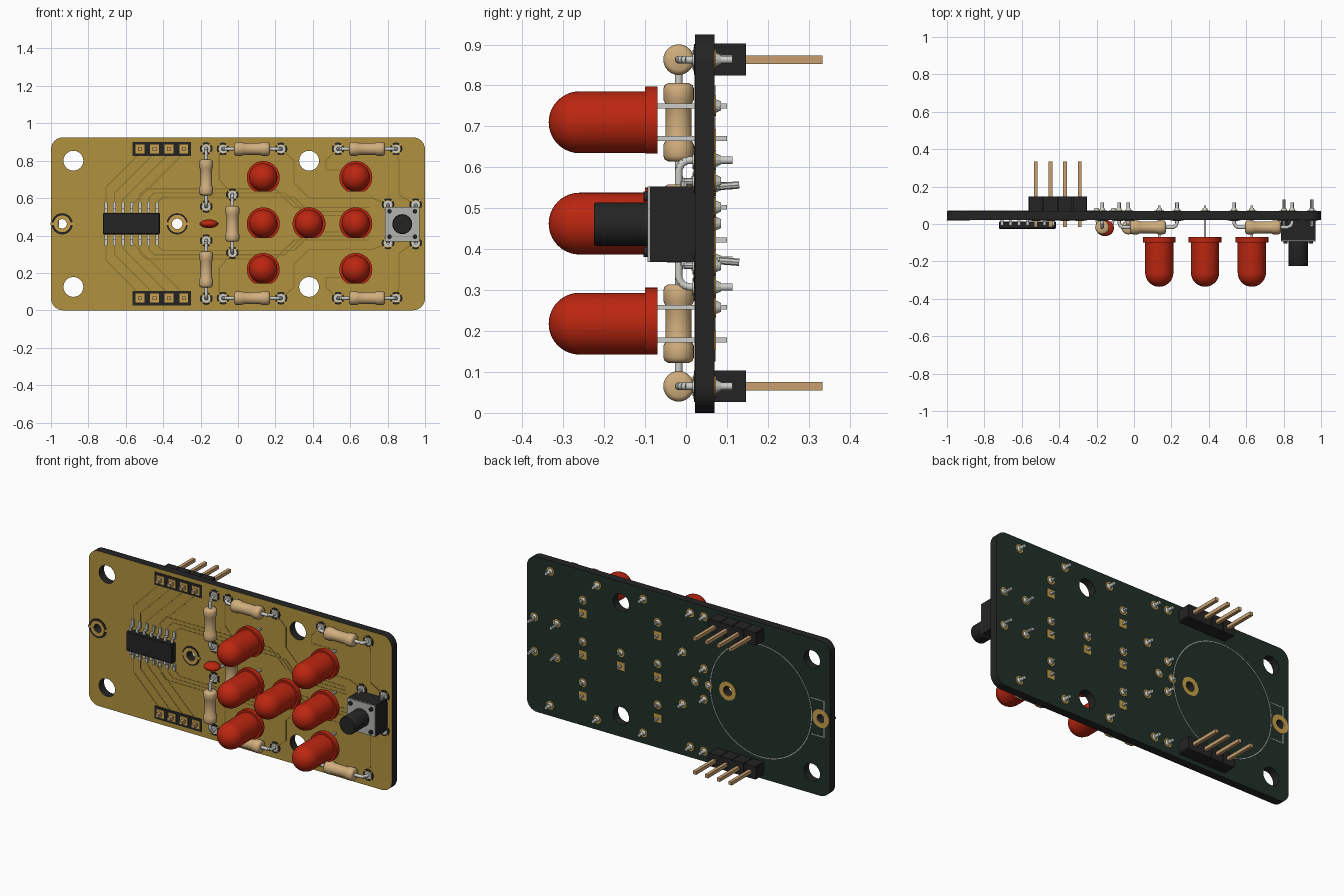
import bpy, bmesh, math
from mathutils import Vector, Matrix

cube = bpy.data.objects.get("Cube")
if cube:
    bpy.data.objects.remove(cube)


def material(name, rgb):
    lin = [(c / 255 / 12.92) if c < 11 else ((c / 255 + 0.055) / 1.055) ** 2.4 for c in rgb] + [1]
    m = bpy.data.materials.new(name)
    m.use_nodes = True
    m.diffuse_color = lin
    m.node_tree.nodes["Principled BSDF"].inputs["Base Color"].default_value = lin
    return m


MUSTARD = material("mustard board", (176, 146, 62))
GREEN = material("dark green board", (32, 48, 41))
BLACK = material("black plastic", (36, 36, 36))
RED = material("red lens", (188, 38, 16))
BEIGE = material("beige ceramic", (208, 174, 125))
SILVER = material("silver metal", (205, 205, 200))
GOLD = material("gold pad", (200, 160, 75))
PIN = material("brass pin", (200, 160, 112))
TRACE = material("olive trace", (140, 116, 48))
GREY = material("grey plate", (178, 178, 174))

FRONT, BACK, MID, TOP = 0.022, 0.07, 0.4625, 0.925
FWD, AFT = Vector((0, -1, 0)), Vector((0, 1, 0))


def part(name, bm, mat, smooth=False):
    bmesh.ops.recalc_face_normals(bm, faces=bm.faces)
    me = bpy.data.meshes.new(name)
    bm.to_mesh(me)
    bm.free()
    me.materials.append(mat)
    ob = bpy.data.objects.new(name, me)
    bpy.context.collection.objects.link(ob)
    if smooth:
        bpy.ops.object.select_all(action="DESELECT")
        ob.select_set(True)
        bpy.context.view_layer.objects.active = ob
        bpy.ops.object.shade_smooth_by_angle(angle=math.radians(40))
    return ob


def box(bm, lo, hi):
    lo, hi = Vector(lo), Vector(hi)
    m = Matrix.Translation((lo + hi) / 2) @ Matrix.Diagonal((*(hi - lo), 1))
    bmesh.ops.create_cube(bm, size=1, matrix=m)


def lathe(bm, profile, origin, axis, seg=24):
    """Revolve (radius, height) points around an axis."""
    m = Matrix.Translation(origin) @ Vector(axis).to_track_quat("Z", "Y").to_matrix().to_4x4()
    rings = [[bm.verts.new(m @ Vector((r * math.cos(a), r * math.sin(a), h)))
              for a in (2 * math.pi * i / seg for i in range(seg))] for r, h in profile]
    for a, b in zip(rings, rings[1:]):
        for i in range(seg):
            j = (i + 1) % seg
            bm.faces.new((a[i], a[j], b[j], b[i]))
    verts = [v for ring in rings for v in ring]
    bmesh.ops.remove_doubles(bm, verts=verts, dist=1e-5)


def rod(bm, p, q, r, seg=10):
    d = Vector(q) - Vector(p)
    lathe(bm, [(0, 0), (r, 0), (r, d.length), (0, d.length)], p, d, seg)


def ring(bm, x, z, r0, r1, y, axis, t, seg=24):
    lathe(bm, [(r0, 0), (r1, 0), (r1, t), (r0, t), (r0, 0)], (x, y, z), axis, seg)


def strip(bm, points, w, y, t=0.002):
    """Thin flat line along (x, z) points."""
    for (x0, z0), (x1, z1) in zip(points, points[1:]):
        d = Vector((x1 - x0, 0, z1 - z0))
        m = (Matrix.Translation(((x0 + x1) / 2, y, (z0 + z1) / 2))
             @ Matrix.Rotation(math.atan2(-d.z, d.x), 4, "Y")
             @ Matrix.Diagonal((d.length + w * 0.6, t, w, 1)))
        bmesh.ops.create_cube(bm, size=1, matrix=m)


def circle(x, z, r, n=32):
    return [(x + r * math.cos(2 * math.pi * i / n), z + r * math.sin(2 * math.pi * i / n)) for i in range(n)]


# Board: rounded outline with drilled holes
outline = []
for k, (cx, cz) in enumerate([(0.935, 0.86), (-0.935, 0.86), (-0.935, 0.065), (0.935, 0.065)]):
    outline += [(cx + 0.065 * math.cos(a), cz + 0.065 * math.sin(a))
                for a in (math.pi / 2 * (k + i / 8) for i in range(9))]
loops = [outline] + [circle(x, z, 0.053) for x in (-0.88, 0.38) for z in (0.125, 0.8)]
loops += [circle(-0.94, MID, 0.025), circle(-0.325, MID, 0.028)]
cu = bpy.data.curves.new("board outline", "CURVE")
cu.dimensions, cu.fill_mode, cu.extrude = "2D", "BOTH", (BACK - FRONT) / 2
for pts in loops:
    sp = cu.splines.new("POLY")
    sp.points.add(len(pts) - 1)
    sp.use_cyclic_u = True
    for p, (x, z) in zip(sp.points, pts):
        p.co = (x, z, 0, 1)
tmp = bpy.data.objects.new("board outline", cu)
bpy.context.collection.objects.link(tmp)
me = bpy.data.meshes.new_from_object(tmp.evaluated_get(bpy.context.evaluated_depsgraph_get()))
bpy.data.objects.remove(tmp)
me.transform(Matrix.Translation((0, (FRONT + BACK) / 2, 0)) @ Matrix.Rotation(math.pi / 2, 4, "X"))
me.materials.clear()
for m in (BLACK, MUSTARD, GREEN):
    me.materials.append(m)
for f in me.polygons:
    f.use_smooth = False
    f.material_index = 1 if f.normal.y < -0.5 else 2 if f.normal.y > 0.5 else 0
bpy.context.collection.objects.link(bpy.data.objects.new("circuit_board", me))

# Copper traces, mirrored top to bottom
bm = bmesh.new()
for flip in (False, True):
    paths = []
    for i in range(4):
        xh, xi = -0.525 + 0.0783 * i, -0.705 + 0.0455 * i
        paths.append([(xh, 0.84), (xi, 0.84 - xh + xi), (xi, 0.57)])
    for k in range(3):
        x, z = -0.523 + 0.0455 * k, 0.65 - 0.022 * k
        paths.append([(x, 0.57), (x, z - 0.03), (x + 0.03, z), (0.2 + 0.05 * k, z),
                      (0.3 + 0.05 * k, z - 0.1), (0.7, z - 0.1)])
    paths += [[(0.23, 0.865), (0.3, 0.8), (0.3, 0.68), (0.38, 0.6), (0.72, 0.6), (0.8, 0.565)],
              [(-0.08, 0.865), (-0.1, 0.83), (-0.1, 0.7), (-0.03, 0.62)],
              [(0.535, 0.865), (0.47, 0.8), (0.47, 0.75), (0.63, 0.75)],
              [(0.845, 0.865), (0.86, 0.8), (0.86, 0.62), (0.945, 0.565)]]
    for p in paths:
        strip(bm, [(x, TOP - z if flip else z) for x, z in p], 0.006, FRONT)
part("copper_traces", bm, TRACE)

# Component positions (x, z)
leds = [(x, z) for x in (0.135, 0.63) for z in (0.218, MID, 0.71)] + [(0.38, MID)]
resistors = [(x, z, True) for x in (0.075, 0.69) for z in (0.065, 0.863)]
resistors += [(-0.17, 0.218, False), (-0.17, 0.71, False), (-0.03, MID, False)]
switch_legs = [(x, z) for x in (0.802, 0.95) for z in (0.36, 0.565)]
pins = [(-0.525 + 0.0783 * i, z) for z in (0.065, 0.863) for i in range(4)]
cap_legs = [(-0.2, MID), (-0.11, MID)]
S = 0.155
lead_holes = [(x + s * S * h, z + s * S * (not h)) for x, z, h in resistors for s in (-1, 1)]

# Pads and clearances
gold, dark, solder = bmesh.new(), bmesh.new(), bmesh.new()
for x, z in lead_holes + switch_legs:
    ring(dark, x, z, 0.024, 0.034, FRONT, FWD, 0.003)
    for a in (0.785, 2.356):
        dx, dz = 0.034 * math.cos(a), 0.034 * math.sin(a)
        strip(gold, [(x - dx, z - dz), (x + dx, z + dz)], 0.008, FRONT - 0.003)
    ring(solder, x, z, 0.0, 0.022, FRONT, FWD, 0.006, 16)
for x, z in lead_holes + switch_legs + cap_legs + [(x, z + 0.04) for x, z in leds]:
    ring(gold, x, z, 0.0, 0.025, BACK, AFT, 0.003, 16)
    lathe(solder, [(0.018, 0), (0.011, 0.015), (0, 0.015)], (x, BACK, z), AFT, 12)
for x, z in leds:
    box(gold, (x - 0.024, BACK, z - 0.064), (x + 0.024, BACK + 0.003, z - 0.016))
for x, r in ((-0.94, 0.025), (-0.325, 0.028)):
    ring(dark, x, MID, r + 0.02, 0.057, FRONT, FWD, 0.002)
    ring(gold, x, MID, r, r + 0.02, FRONT, FWD, 0.004)
    ring(gold, x, MID, r, 0.055, BACK, AFT, 0.003)
    strip(gold, [(x - 0.058, MID), (x - 0.035, MID)], 0.014, FRONT - 0.002)
    strip(gold, [(x + 0.035, MID), (x + 0.058, MID)], 0.014, FRONT - 0.002)
for z in (0.065, 0.863):
    box(dark, (-0.563, FRONT - 0.003, z - 0.038), (-0.252, FRONT, z + 0.038))
for x, z in pins:
    box(gold, (x - 0.024, FRONT - 0.006, z - 0.024), (x + 0.024, FRONT, z + 0.024))
part("gold_pads", gold, GOLD)
part("pad_clearances", dark, BLACK)
part("solder_joints", solder, SILVER)

# Battery outline printed on the back
bm = bmesh.new()
ring(bm, -0.545, MID, 0.332, 0.337, BACK, AFT, 0.002, 64)
strip(bm, [(-0.875, 0.355), (-0.96, 0.355), (-0.96, 0.57), (-0.875, 0.57)], 0.005, BACK)
part("battery_outline", bm, GREY)

# Lamps: domed lens with a flange cut flat on the lower side
bm, legs = bmesh.new(), bmesh.new()
dome = [(0.0755 * math.cos(a), 0.19 + 0.0755 * math.sin(a)) for a in (math.pi / 2 * i / 10 for i in range(11))]
for x, z in leds:
    lens = bmesh.new()
    lathe(lens, [(0, 0), (0.088, 0), (0.088, 0.03), (0.0755, 0.03)] + dome, (x, -0.07, z), FWD, 40)
    for v in lens.verts:
        v.co.z = max(v.co.z, z - 0.0757)
    tmp_me = bpy.data.meshes.new("lens")
    lens.to_mesh(tmp_me)
    lens.free()
    bm.from_mesh(tmp_me)
    bpy.data.meshes.remove(tmp_me)
    for s in (-0.04, 0.04):
        box(legs, (x - 0.006, -0.071, z + s - 0.006), (x + 0.006, 0.1, z + s + 0.006))
part("lamp_lenses", bm, RED, True)
part("lamp_legs", legs, SILVER)

# Resistors with bent wire leads
bm, legs = bmesh.new(), bmesh.new()
half = [(0, 0.0955), (0.026, 0.0955), (0.034, 0.091), (0.0375, 0.082), (0.0375, 0.055), (0.032, 0.044)]
profile = half + [(r, -h) for r, h in reversed(half)]
Y, R = -0.018, 0.028
for x, z, horizontal in resistors:
    axis, c = Vector((1, 0, 0) if horizontal else (0, 0, 1)), Vector((x, Y, z))
    lathe(bm, profile, c, axis)
    for s in (-1, 1):
        d = axis * s
        path = [c + d * 0.09]
        path += [c + d * (S - R + R * math.sin(a)) + AFT * R * (1 - math.cos(a))
                 for a in (math.pi / 2 * i / 5 for i in range(6))]
        path.append(c + d * S + AFT * (0.113 - Y))
        for p, q in zip(path, path[1:]):
            rod(legs, p, q + (q - p).normalized() * 0.001, 0.0095)
part("resistor_bodies", bm, BEIGE, True)
part("resistor_leads", legs, SILVER, True)

# Disc capacitor
bm, legs = bmesh.new(), bmesh.new()
bmesh.ops.create_uvsphere(bm, u_segments=24, v_segments=16, radius=1, matrix=Matrix.Translation(
    (-0.155, -0.022, MID)) @ Matrix.Diagonal((0.048, 0.043, 0.023, 1)))
part("capacitor", bm, RED, True)
for x, z in cap_legs:
    rod(legs, (x * 0.7 - 0.155 * 0.3, -0.02, z), (x, 0.02, z), 0.007)
    rod(legs, (x, 0.015, z), (x, 0.085, z), 0.007)
part("capacitor_legs", legs, SILVER, True)

# Chip with stepped legs
bm, legs = bmesh.new(), bmesh.new()
box(bm, (-0.722, -0.026, 0.406), (-0.418, 0.014, 0.521))
bmesh.ops.bevel(bm, geom=bm.edges[:], offset=0.004, segments=1, affect="EDGES")
for i in range(7):
    x = -0.707 + 0.0457 * i
    for s in (-1, 1):
        for z0, z1, y0, y1 in ((0.05, 0.08, -0.008, 0), (0.075, 0.083, -0.008, 0.02), (0.075, 0.116, 0.013, 0.022)):
            a, b = sorted((MID + s * z0, MID + s * z1))
            box(legs, (x - 0.008, y0, a), (x + 0.008, y1, b))
part("chip_body", bm, BLACK)
part("chip_legs", legs, SILVER)

# Push switch
X, Z = 0.878, 0.461
bm, plate, legs = bmesh.new(), bmesh.new(), bmesh.new()
box(bm, (X - 0.092, -0.088, Z - 0.092), (X + 0.092, FRONT, Z + 0.092))
for sx in (-1, 1):
    for sz in (-1, 1):
        rod(bm, (X + sx * 0.068, -0.08, Z + sz * 0.068), (X + sx * 0.068, -0.104, Z + sz * 0.068), 0.012, 16)
lathe(bm, [(0.053, 0), (0.053, 0.13), (0.05, 0.135), (0, 0.135)], (X, -0.09, Z), FWD, 32)
part("switch_body", bm, BLACK, True)
box(plate, (X - 0.092, -0.094, Z - 0.092), (X + 0.092, -0.088, Z + 0.092))
part("switch_plate", plate, GREY)
for x, z in switch_legs:
    s = 1 if z > Z else -1
    pts = [(-0.005, Z + s * 0.088), (-0.005, z), (0.05, z), (0.08, z - s * 0.012), (0.13, z - s * 0.008)]
    for (y0, z0), (y1, z1) in zip(pts, pts[1:]):
        rod(legs, (x, y0, z0), (x, y1, z1), 0.009, 8)
part("switch_legs", legs, SILVER, True)

# Pin headers on the back
bm, metal = bmesh.new(), bmesh.new()
for x, z in pins:
    box(bm, (x - 0.037, BACK, z - 0.039), (x + 0.037, 0.147, z + 0.039))
    box(bm, (x - 0.0392, BACK, z - 0.03), (x + 0.0392, 0.146, z + 0.03))
    box(metal, (x - 0.01, -0.015, z - 0.01), (x + 0.01, 0.333, z + 0.01))
part("header_blocks", bm, BLACK)
part("header_pins", metal, PIN)
